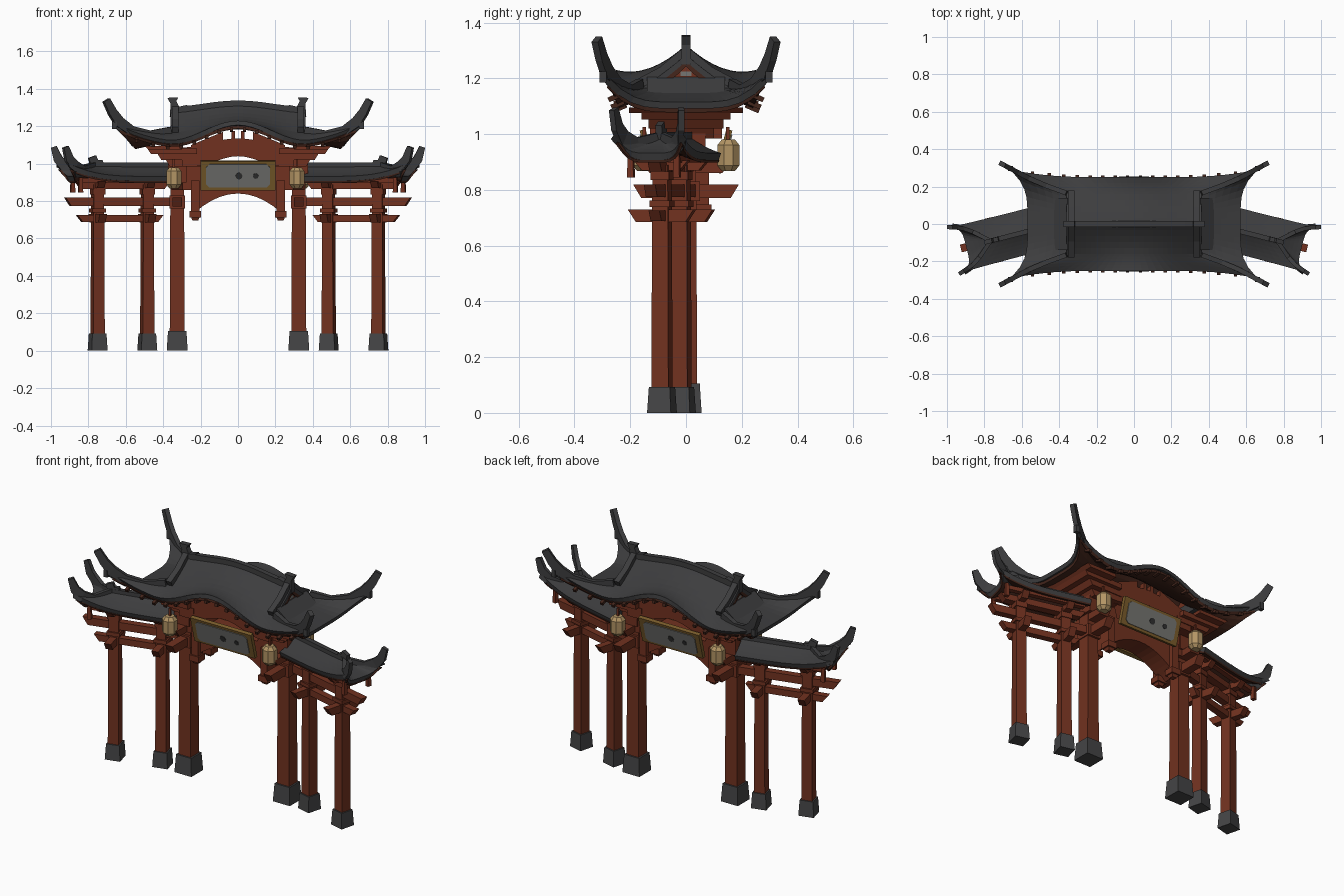
import bpy, bmesh, math
from mathutils import Matrix, Vector

if "Cube" in bpy.data.objects:
    bpy.data.objects.remove(bpy.data.objects["Cube"])

def material(name, c):
    m = bpy.data.materials.new(name)
    m.diffuse_color = (*c, 1)
    m.use_nodes = True
    m.node_tree.nodes["Principled BSDF"].inputs["Base Color"].default_value = m.diffuse_color
    return m

RED = material("red timber", (0.165, 0.031, 0.014))
BROWN = material("dark brown soffit", (0.06, 0.02, 0.012))
TILE = material("dark roof tile", (0.046, 0.046, 0.048))
STONE = material("base stone", (0.058, 0.058, 0.06))
DARK = material("dark stud", (0.03, 0.03, 0.03))
CREAM = material("lantern cream", (0.45, 0.3, 0.13))
GOLD = material("gold frame", (0.2, 0.11, 0.025))
GREY = material("plaque grey", (0.18, 0.18, 0.17))

I = Matrix.Identity(4)
TURN = Matrix.Rotation(math.radians(90), 4, 'Z')
WING = Matrix.Translation((0.485, -0.018, 0)) @ Matrix.Rotation(math.radians(-14.4), 4, 'Z')

def finish(bm, name, mat, M=I, mirror=True, thick=0):
    bm.transform(M)
    bmesh.ops.recalc_face_normals(bm, faces=bm.faces)
    if thick and sum(f.normal.z for f in bm.faces) < 0:
        bmesh.ops.reverse_faces(bm, faces=bm.faces)
    me = bpy.data.meshes.new(name)
    bm.to_mesh(me)
    bm.free()
    me.materials.append(mat)
    ob = bpy.data.objects.new(name, me)
    bpy.context.collection.objects.link(ob)
    if mirror:
        ob.modifiers.new("mirror", 'MIRROR')
    if thick:
        s = ob.modifiers.new("thickness", 'SOLIDIFY')
        s.thickness, s.offset = thick, -1
    return ob

def box(name, c, size, mat, top=1.0, M=I, mirror=True):
    bm = bmesh.new()
    bmesh.ops.create_cube(bm, size=1)
    for v in bm.verts:
        k = top if v.co.z > 0 else 1
        v.co = Vector((c[0] + v.co.x * size[0] * k, c[1] + v.co.y * size[1] * k, c[2] + v.co.z * size[2]))
    return finish(bm, name, mat, M, mirror)

def prism(name, pts, y0, y1, mat, M=I, mirror=True):
    """Outline in x-z, extruded along y."""
    bm = bmesh.new()
    f = bm.faces.new([bm.verts.new((x, y0, z)) for x, z in pts])
    r = bmesh.ops.extrude_face_region(bm, geom=[f])
    for v in r["geom"]:
        if isinstance(v, bmesh.types.BMVert):
            v.co.y = y1
    return finish(bm, name, mat, M, mirror)

def sweep(name, pts, w, h, mat, M=I, scales=None, mirror=True):
    """Rectangular bar following a path."""
    bm, rings = bmesh.new(), []
    P = [Vector(p) for p in pts]
    for i, p in enumerate(P):
        T = (P[min(i + 1, len(P) - 1)] - P[max(i - 1, 0)]).normalized()
        s = T.cross(Vector((0, 0, 1))).normalized()
        u = s.cross(T)
        k = scales[i] if scales else 1
        rings.append([bm.verts.new(p + s * a * w / 2 + u * b * h / 2 * k)
                      for a, b in ((-1, -1), (1, -1), (1, 1), (-1, 1))])
    for a, b in zip(rings, rings[1:]):
        for j in range(4):
            bm.faces.new((a[j], a[(j + 1) % 4], b[(j + 1) % 4], b[j]))
    bm.faces.new(rings[0])
    bm.faces.new(rings[-1][::-1])
    return finish(bm, name, mat, M, mirror)

def rail(name, a, b, z0, z1, w, M=I):
    return prism(name, [(a, z1), (b, z1), (b - 0.03, z0), (a + 0.03, z0)], -w / 2, w / 2, RED, M)

# ---- Roof surfaces: v runs ridge to eave, t runs along to the hip ----
def bump(x, r=0.38):
    return (math.cos(math.pi * min(abs(x) / r, 1)) + 1) / 2

def z_main(v, x):
    return 1.285 - 0.22 * v + 0.05 * v * v + (0.035 + 0.08 * v ** 2.3) * bump(x)

def z_wing(v, x):
    return 0.992 - 0.085 * v + 0.025 * v * v

MAIN_ROOF = dict(hw=0.25, vg=0.64, l0=0.36, l1=0.57, x_in=0, zf=z_main, warp=(0.09, 0.04, 0.10))
WING_ROOF = dict(hw=0.12, vg=0.0, l0=0.29, l1=0.425, x_in=-0.11, zf=z_wing, warp=(0.045, 0.005, 0.07))

def roof_point(R, v, t, side, sy=1):
    e = max(0, (v - R["vg"]) / (1 - R["vg"]))
    L = R["l0"] + (R["l1"] - R["l0"]) * e
    x = L if side else R["x_in"] + (L - R["x_in"]) * t
    y = R["hw"] * v * (t if side else sy)
    c = abs(t) ** 5 * e ** 1.5
    wx, wy, wz = R["warp"]
    sg = (1 if t > 0 else -1) if side else sy
    return Vector((x + wx * c, y + wy * c * sg, R["zf"](v, x) + wz * c))

def roof(name, R, mat, thick, drop=0, vmax=1.0, M=I):
    bm = bmesh.new()
    vg = R["vg"]
    vs = [vg * i / 5 for i in range(5)] if vg else []
    vs += [vg + (vmax - vg) * i / 6 for i in range(7)]
    def patch(vv, ts, side, sy):
        g = [[bm.verts.new(roof_point(R, v, t, side, sy) - Vector((0, 0, drop))) for t in ts] for v in vv]
        for a, b in zip(g, g[1:]):
            for j in range(len(ts) - 1):
                bm.faces.new((a[j], a[j + 1], b[j + 1], b[j]))
    for sy in (1, -1):
        patch(vs, [i / 14 for i in range(15)], False, sy)
    patch(vs[-7:], [i / 7 - 1 for i in range(15)], True, 1)
    bmesh.ops.remove_doubles(bm, verts=bm.verts, dist=1e-4)
    bmesh.ops.dissolve_degenerate(bm, edges=bm.edges, dist=1e-5)
    return finish(bm, name, mat, M, True, thick)

roof("main_roof", MAIN_ROOF, TILE, 0.024)
roof("main_soffit", MAIN_ROOF, BROWN, 0.016, 0.025, 0.97)
roof("wing_roof", WING_ROOF, TILE, 0.026, M=WING)
roof("wing_soffit", WING_ROOF, BROWN, 0.01, 0.027, 0.95, WING)

# ---- Main roof ridges, gable, rafters ----
sweep("main_ridge", [(0.35 * i / 8, 0, z_main(0, 0.35 * i / 8)) for i in range(9)], 0.03, 0.035, TILE)
prism("ridge_finial", [(0.27, 1.27), (0.27, 1.315), (0.315, 1.305), (0.33, 1.335), (0.318, 1.355),
                       (0.378, 1.352), (0.36, 1.32), (0.365, 1.25)], -0.016, 0.016, TILE)
prism("gable", [(-0.155, 1.16), (0.155, 1.16), (0, 1.275)], -0.35, -0.335, RED, TURN)
box("gable_vent", (0.349, 0, 1.217), (0.006, 0.04, 0.016), GREY)
prism("gable_apron", [(0.33, 1.205), (0.355, 1.205), (0.43, 1.145), (0.33, 1.145)], -0.14, 0.14, TILE)
for sy in (1, -1):
    sweep("descending_ridge", [(0.335, 0, 1.295), (0.335, sy * 0.085, 1.225), (0.335, sy * 0.17, 1.18)],
          0.034, 0.035, TILE)
    sweep("main_hip_ridge", [(0.36, sy * 0.165, 1.178), (0.47, sy * 0.205, 1.155), (0.57, sy * 0.248, 1.175),
                             (0.635, sy * 0.283, 1.222), (0.672, sy * 0.303, 1.275), (0.705, sy * 0.32, 1.34)],
          0.026, 0.048, TILE, scales=(0.8, 0.9, 1.1, 1.2, 1.0, 0.8))
    box("main_corner_nub", (0.66, sy * 0.297, 1.205), (0.025, 0.025, 0.04), TILE)
    for i in range(8):
        t = (0.035 + 0.066 * i) / 0.57
        p = roof_point(MAIN_ROOF, 1, t, False, sy)
        q = roof_point(MAIN_ROOF, 0.85, t * 0.57 / 0.4825, False, sy)
        q.x = p.x
        down = Vector((0, 0, 0.043))
        sweep("rafter", [q - down, p - down + Vector((0, sy * 0.008, 0))], 0.018, 0.018, BROWN)

# ---- Wing roof ridges and pendants ----
sweep("wing_ridge", [(-0.11, 0, 0.994), (0.3, 0, 0.994)], 0.026, 0.026, TILE, WING)
prism("wing_finial", [(0.24, 0.99), (0.25, 1.02), (0.275, 1.02), (0.285, 1.045), (0.325, 1.03), (0.31, 0.98)],
      -0.012, 0.012, TILE, WING)
for sy in (1, -1):
    sweep("wing_hip_ridge", [(0.29, 0, 0.99), (0.37, sy * 0.07, 0.965), (0.425, sy * 0.105, 0.985),
                             (0.462, sy * 0.118, 1.025), (0.484, sy * 0.125, 1.09)],
          0.022, 0.045, TILE, WING, (0.8, 1, 1.3, 1.1, 0.7))
    box("wing_pendant", (0.39, sy * 0.085, 0.885), (0.024, 0.024, 0.08), RED, 0.8, WING)
    sweep("wing_purlin", [(-0.09, sy * 0.065, 0.91), (0.39, sy * 0.065, 0.91)], 0.03, 0.025, RED, WING)

# ---- Side columns, rails and cross arms ----
for s in (0.0, 0.274):
    box("side_base", (s, 0, 0.046), (0.088, 0.088, 0.092), STONE, 0.88, WING)
    box("side_column", (s, 0, 0.49), (0.063, 0.063, 0.8), RED, 0.9, WING)
    A = WING @ Matrix.Translation((s, 0, 0)) @ TURN
    rail("side_cross_arm", -0.122, 0.122, 0.685, 0.73, 0.04, A)
    rail("side_top_arm", -0.10, 0.10, 0.87, 0.905, 0.04, A)
    box("lower_block", (s, 0, 0.75), (0.075, 0.075, 0.022), RED, 1, WING)
    box("upper_block", (s, 0, 0.85), (0.068, 0.068, 0.03), RED, 1, WING)
rail("wing_lower_rail", -0.085, 0.39, 0.688, 0.726, 0.04, WING)
rail("wing_middle_rail", -0.17, 0.455, 0.775, 0.82, 0.042, WING)
rail("wing_top_rail", -0.12, 0.395, 0.865, 0.902, 0.045, WING)

# ---- Main columns and brackets ----
box("main_base", (0.325, 0, 0.053), (0.112, 0.112, 0.106), STONE, 0.88)
box("main_column", (0.325, 0, 0.55), (0.08, 0.08, 0.9), RED, 0.9)
C = Matrix.Translation((0.325, 0, 0)) @ TURN
rail("main_cross_arm", -0.19, 0.19, 0.77, 0.82, 0.05, C)
box("main_arm_block", (0.325, 0, 0.795), (0.085, 0.1, 0.07), RED)
rail("main_bracket_arm", -0.16, 0.16, 0.86, 0.90, 0.06, C)
box("main_cap", (0.325, 0, 0.955), (0.1, 0.14, 0.11), RED)
for x0, x1, hy, z0, z1 in ((0.2, 0.385, 0.10, 0.985, 1.02), (0.2, 0.43, 0.135, 1.02, 1.052),
                           (0.22, 0.485, 0.16, 1.052, 1.082), (0.3, 0.5, 0.205, 1.075, 1.095)):
    prism("stepped_bracket", [(x0, z1), (x1, z1), (x1 - 0.02, z0), (x0, z0)], -hy, hy, RED)

# ---- Arched beams over the opening ----
xs = [-0.3 + 0.6 * i / 16 for i in range(17)]
lower = [(-0.25 + 0.5 * i / 16) for i in range(17)]
for sy in (1, -1):
    prism("upper_arch_beam", [(x, 1.085 + 0.05 * bump(x, 0.32)) for x in xs]
          + [(x, 0.985 + 0.055 * bump(x, 0.24)) for x in reversed(xs)], sy * 0.09, sy * 0.13, RED, mirror=False)
    prism("arch_shoulder", [(0.08, 1.1), (0.25, 1.05), (0.25, 1.1), (0.08, 1.17)], sy * 0.095, sy * 0.125, RED)
    box("arch_post", (0.025, sy * 0.11, 1.14), (0.02, 0.03, 0.07), RED)
prism("lower_arch_lintel", [(-0.33, 0.86), (-0.33, 1.0), (-0.19, 1.0), (-0.17, 0.93), (0.17, 0.93), (0.19, 1.0),
                            (0.33, 1.0), (0.33, 0.86), (0.25, 0.86)]
      + [(x, 0.84 - 1.9 * x * x) for x in reversed(lower)] + [(-0.25, 0.86)], -0.06, 0.06, RED, mirror=False)
for sy in (1, -1):
    box("hanging_post", (0.228, sy * 0.06, 0.82), (0.045, 0.045, 0.18), RED)
    box("hanging_bud", (0.228, sy * 0.06, 0.73), (0.062, 0.062, 0.035), RED)
    box("bud_tip", (0.228, sy * 0.06, 0.706), (0.03, 0.03, 0.02), RED, 1.6)

# ---- Leaning plaques and lanterns, front and back ----
def lantern(x, M):
    bm, rings = bmesh.new(), []
    for r, z in ((0.026, 0.868), (0.043, 0.888), (0.043, 0.96), (0.026, 0.98)):
        rings.append([bm.verts.new((x + r * math.cos(a), -0.152 + r * math.sin(a), z))
                      for a in [math.radians(22.5 + 45 * k) for k in range(8)]])
    for a, b in zip(rings, rings[1:]):
        for j in range(8):
            bm.faces.new((a[j], a[(j + 1) % 8], b[(j + 1) % 8], b[j]))
    bm.faces.new(rings[0])
    bm.faces.new(rings[-1])
    finish(bm, "lantern", CREAM, M, False)
    box("lantern_hook", (x, -0.15, 0.995), (0.012, 0.012, 0.06), RED, 1, M, False)

for k in (0, 1):
    H = Matrix.Rotation(math.pi * k, 4, 'Z')
    F = H @ Matrix.Translation((0, -0.135, 0.938)) @ Matrix.Rotation(math.radians(15), 4, 'X')
    box("plaque_frame", (0, 0, 0), (0.4, 0.022, 0.16), GOLD, M=F, mirror=False)
    # panel with clipped corners
    prism("plaque_panel", [(sx * a, sz * b) for sx, sz, o in ((1, 1, 1), (-1, 1, -1), (-1, -1, 1), (1, -1, -1))
                           for a, b in ((0.17, 0.048), (0.152, 0.064))[::o]], -0.015, -0.01, GREY, F, False)
    for x, r in ((0.005, 0.019), (0.095, 0.015)):
        prism("plaque_stud", [(x + r * math.cos(a * math.pi / 4), r * math.sin(a * math.pi / 4)) for a in range(8)],
              -0.018, -0.014, DARK, F, False)
    for x in (-0.343, 0.315):
        lantern(x, H)
